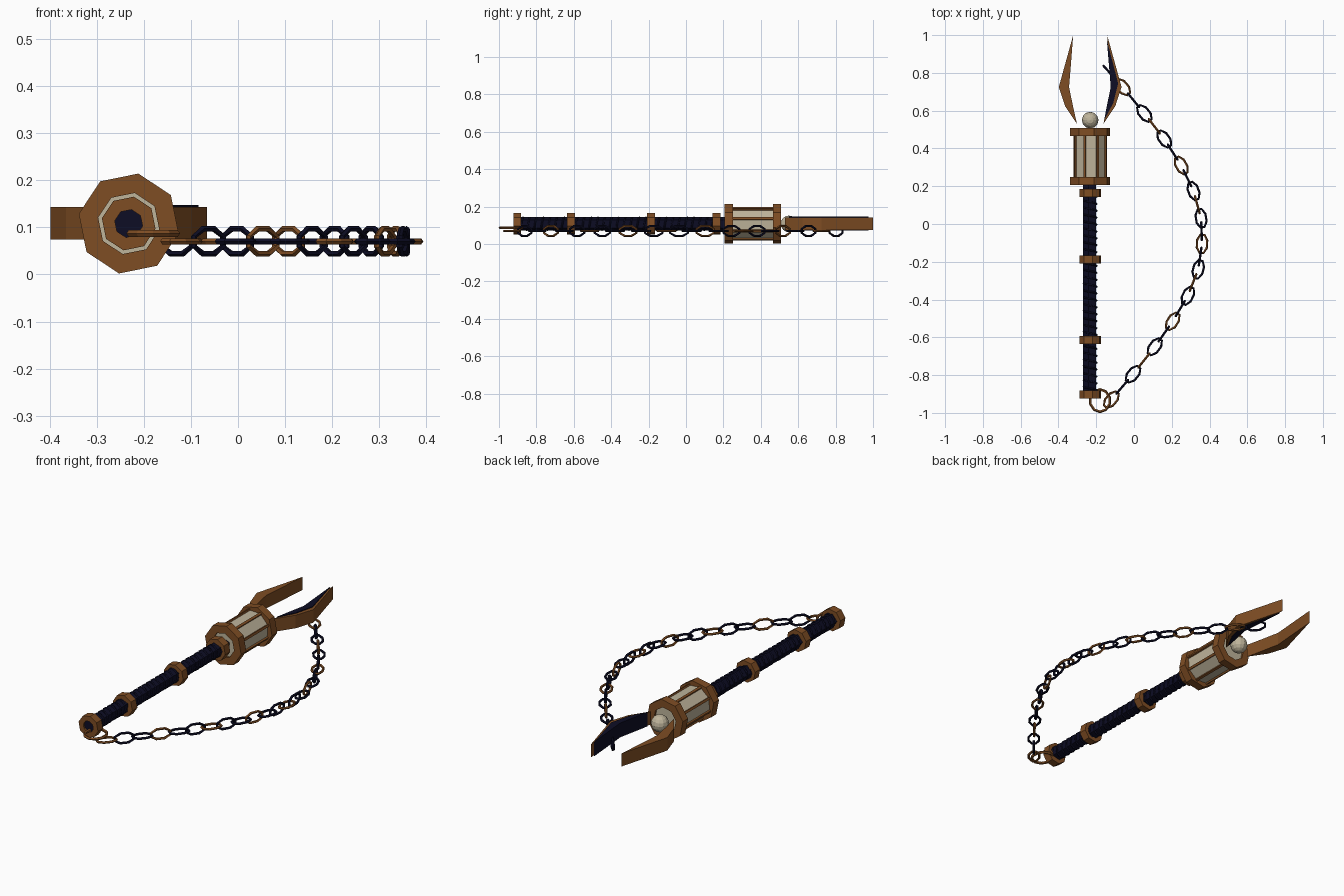
import bpy, bmesh
from math import sin, cos, pi, radians, atan2
from mathutils import Matrix, Vector

cube = bpy.data.objects.get("Cube")
if cube:
    bpy.data.objects.remove(cube)

AX, AZ = -0.232, 0.108      # axis of the staff, which runs along y


def material(name, rgb):
    m = bpy.data.materials.new(name)
    m.use_nodes = True
    m.diffuse_color = (*rgb, 1)
    m.node_tree.nodes["Principled BSDF"].inputs["Base Color"].default_value = (*rgb, 1)
    return m


bronze = material("bronze brown", (0.21, 0.074, 0.017))
navy = material("dark navy", (0.004, 0.004, 0.018))
cream = material("cream glass", (0.52, 0.46, 0.33))


def finish(name, bm, mat):
    bmesh.ops.recalc_face_normals(bm, faces=bm.faces)
    me = bpy.data.meshes.new(name)
    bm.to_mesh(me)
    bm.free()
    me.materials.append(mat)
    ob = bpy.data.objects.new(name, me)
    bpy.context.collection.objects.link(ob)
    return ob


def prism(name, y0, y1, r, sides, start, mat, hole=0):
    """Polygonal rod along the staff axis, or a collar when it has a hole."""
    bm = bmesh.new()
    profile = [(r, y0), (r, y1)] + ([(hole, y1), (hole, y0)] if hole else [])
    angles = [radians(start) + 2 * pi * i / sides for i in range(sides)]
    rings = [[bm.verts.new((AX + q * cos(a), y, AZ + q * sin(a))) for a in angles]
             for q, y in profile]
    pairs = list(zip(rings, rings[1:]))
    if hole:
        pairs.append((rings[-1], rings[0]))
    else:
        bm.faces.new(rings[0])
        bm.faces.new(rings[1])
    for a, b in pairs:
        for i in range(sides):
            j = (i + 1) % sides
            bm.faces.new((a[i], a[j], b[j], b[i]))
    return finish(name, bm, mat)


def plate(name, outline, z0, z1, side, mat):
    """Outline given as offsets from the axis, extruded upward."""
    bm = bmesh.new()
    face = bm.faces.new([bm.verts.new((AX + side * x, y, z0)) for x, y in outline])
    top = bmesh.ops.extrude_face_region(bm, geom=[face])["geom"]
    bmesh.ops.translate(bm, vec=(0, 0, z1 - z0),
                        verts=[v for v in top if isinstance(v, bmesh.types.BMVert)])
    return finish(name, bm, mat)


def link(name, centre, direction, half_len, half_wid, wire, upright, mat, sides=8):
    """Low-poly oval ring, lying flat or standing on edge."""
    bm = bmesh.new()
    rows = []
    for i in range(sides):
        a = 2 * pi * (i + 0.5) / sides
        row = []
        for k in range(5):
            b = 2 * pi * k / 5
            w = wire * cos(b)
            row.append(bm.verts.new(((half_len - wire + w) * cos(a),
                                     (half_wid - wire + w) * sin(a) * 1.06,
                                     wire * sin(b))))
        rows.append(row)
    for i in range(sides):
        p, q = rows[i], rows[(i + 1) % sides]
        for k in range(5):
            n = (k + 1) % 5
            bm.faces.new((p[k], p[n], q[n], q[k]))
    spin = Matrix.Rotation(atan2(direction.y, direction.x), 4, "Z")
    if upright:
        spin = spin @ Matrix.Rotation(pi / 2, 4, "X")
    bm.transform(Matrix.Translation(centre) @ spin)
    return finish(name, bm, mat)


# Handle with its collars
prism("handle", -0.915, 0.22, 0.037, 5, 177, navy)
for i, y in enumerate((-0.902, -0.614, -0.188, 0.164)):
    prism(f"handle_collar_{i + 1}", y - 0.021, y + 0.021, 0.058, 8, 79, bronze, 0.03)

# Cord wound around the handle
cord = bpy.data.curves.new("handle_wrap", "CURVE")
cord.dimensions = "3D"
cord.bevel_depth = 0.005
cord.bevel_resolution = 0
turns, per_turn = 29, 10
spline = cord.splines.new("POLY")
spline.points.add(turns * per_turn)
for i, p in enumerate(spline.points):
    a = 2 * pi * i / per_turn
    p.co = (AX + 0.035 * cos(a), -0.88 + 1.06 * i / (turns * per_turn), AZ + 0.035 * sin(a), 1)
cord.materials.append(navy)
bpy.context.collection.objects.link(bpy.data.objects.new("handle_wrap", cord))

# Lantern: glass core, end rings and corner bars
prism("lantern_glass", 0.215, 0.498, 0.086, 8, 64, cream)
for name, y in (("lantern_lower_ring", 0.228), ("lantern_upper_ring", 0.487)):
    prism(name, y - 0.022, y + 0.022, 0.108, 8, 79, bronze, 0.066)
for i in range(8):
    a = radians(64 + 45 * i)
    bm = bmesh.new()
    bmesh.ops.create_cube(bm, size=1)
    bm.transform(Matrix.Translation((AX + 0.085 * cos(a), 0.357, AZ + 0.085 * sin(a)))
                 @ Matrix.Rotation(-a, 4, "Y") @ Matrix.Diagonal((0.014, 0.25, 0.012, 1)))
    finish(f"lantern_bar_{i + 1}", bm, bronze)

# Orb between the prongs
bm = bmesh.new()
bmesh.ops.create_uvsphere(bm, u_segments=12, v_segments=8, radius=0.044)
bm.transform(Matrix.Translation((AX, 0.55, AZ)))
finish("orb", bm, cream)

# Prongs: mirrored blades, one with a dark inlay
blade = [(0.09, 1.0), (0.166, 0.725), (0.133, 0.624), (0.07, 0.53),
         (0.091, 0.624), (0.112, 0.725), (0.104, 0.82)]
inlay = [(0.088, 0.975), (0.148, 0.745), (0.122, 0.64), (0.074, 0.55),
         (0.088, 0.624), (0.109, 0.725), (0.101, 0.82)]
plate("right_prong", blade, 0.074, 0.143, -1, bronze)
plate("left_prong", blade, 0.074, 0.143, 1, bronze)
plate("left_prong_inlay", inlay, 0.071, 0.147, 1, navy)

# Chain: every third link bronze, alternately flat and on edge
path = [(-.12, -.93), (-.005, -.795), (.11, -.65), (.205, -.515), (.285, -.38),
        (.34, -.24), (.36, -.105), (.355, .03), (.315, .175), (.25, .31),
        (.16, .45), (.055, .585), (-.06, .725), (-.2, .88)]
pts = [Vector((x, y, 0.07)) for x, y in path]
n = 0
for i in range(len(pts) - 1):
    a, b = pts[i], pts[i + 1]
    along = b - pts[max(i - 1, 0)]
    for centre, direction, upright in ((a, along, False), ((a + b) / 2, b - a, True)):
        link(f"chain_link_{n + 1}", centre, direction, 0.058, 0.033, 0.0065,
             upright, navy if n % 3 else bronze)
        n += 1
link("pommel_ring", Vector((-0.18, -0.935, 0.087)), Vector((1, 0, 0)),
     0.06, 0.063, 0.0075, False, bronze, 10)
